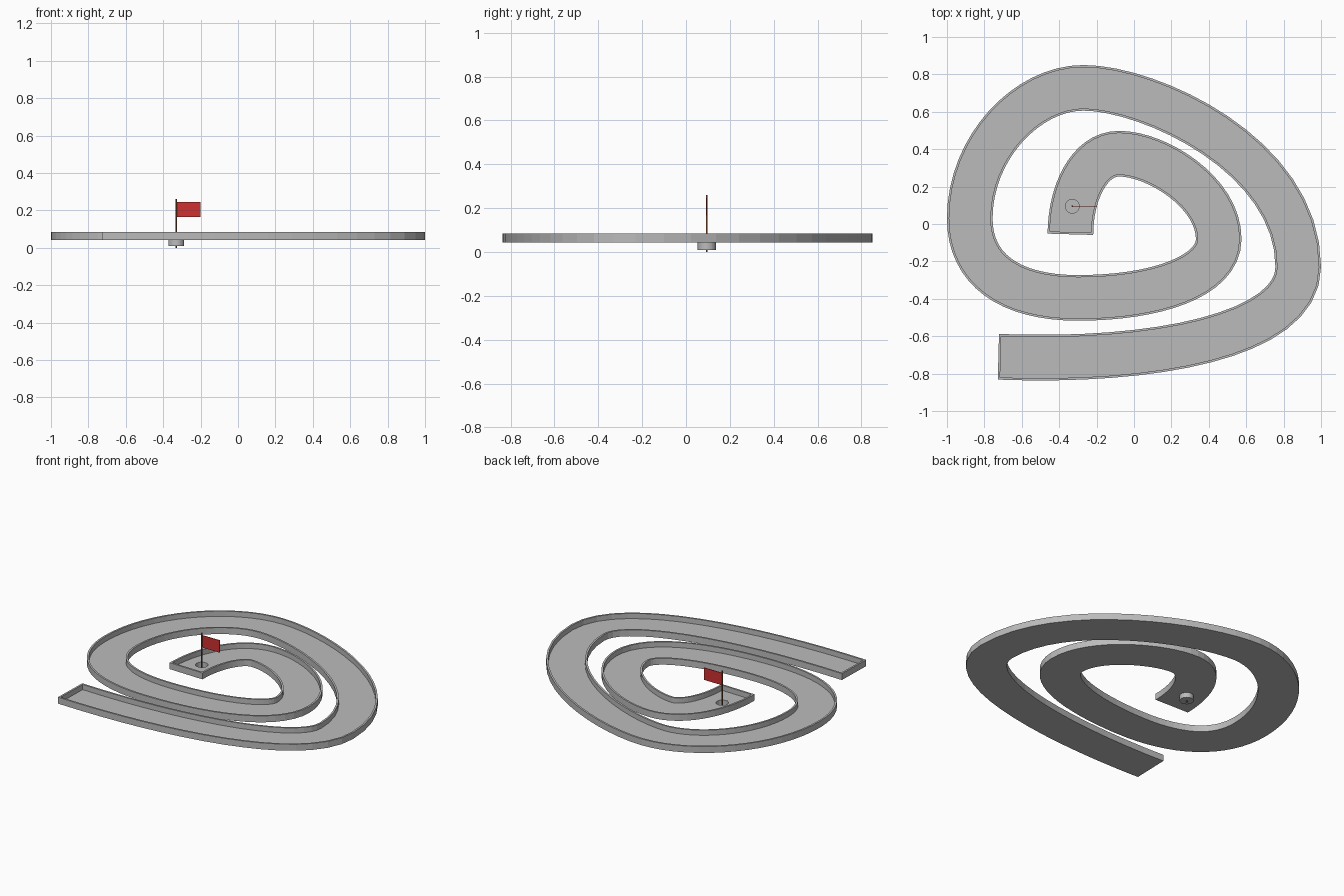
import bpy, bmesh, math
from mathutils import Vector
from mathutils.geometry import interpolate_bezier

if "Cube" in bpy.data.objects:
    bpy.data.objects.remove(bpy.data.objects["Cube"])


def material(name, rgb):
    m = bpy.data.materials.new(name)
    m.diffuse_color = (*rgb, 1)
    m.use_nodes = True
    m.node_tree.nodes["Principled BSDF"].inputs["Base Color"].default_value = m.diffuse_color
    return m


GREY = material("light_grey", (0.5, 0.5, 0.5))
RED = material("flag_red", (0.62, 0.03, 0.03))
BROWN = material("pole_brown", (0.2, 0.07, 0.025))


def finish(name, bm, mat):
    bmesh.ops.recalc_face_normals(bm, faces=bm.faces)
    me = bpy.data.meshes.new(name)
    bm.to_mesh(me)
    bm.free()
    me.materials.append(mat)
    ob = bpy.data.objects.new(name, me)
    bpy.context.collection.objects.link(ob)
    return ob


def lathe(name, profile, centre, mat, n=32):
    """Revolve (radius, z) points around a vertical axis."""
    bm = bmesh.new()
    vs = [bm.verts.new((r, 0, z)) for r, z in profile]
    es = [bm.edges.new(p) for p in zip(vs, vs[1:])]
    bmesh.ops.spin(bm, geom=vs + es, cent=(0, 0, 0), axis=(0, 0, 1),
                   angle=math.tau, steps=n, use_duplicate=False)
    bmesh.ops.remove_doubles(bm, verts=bm.verts, dist=1e-5)
    bmesh.ops.translate(bm, verts=bm.verts, vec=(*centre, 0))
    return finish(name, bm, mat)


# Spiral centre line: position, travel direction, handle lengths in and out
KNOTS = [
    ((-0.725, -0.71), (1, -0.04), 0, 0.82),
    ((0.878, -0.23), (0, 1), 0.37, 0.60),
    ((-0.27, 0.728), (-1, 0), 0.35, 0.30),
    ((-0.878, 0.03), (0, -1), 0.38, 0.27),
    ((-0.30, -0.395), (1, 0), 0.37, 0.42),
    ((0.453, -0.08), (0, 1), 0.20, 0.25),
    ((-0.08, 0.376), (-1, 0), 0.20, 0.16),
    ((-0.34, -0.055), (0, -1), 0.22, 0),
]
HALF, WALL = 0.122, 0.012
BASE, FLOOR, TOP = 0.043, 0.051, 0.085

path = []
for (p, d, _, out), (q, e, inn, _) in zip(KNOTS, KNOTS[1:]):
    p, d, q, e = (Vector((*v, 0)) for v in (p, d, q, e))
    pts = interpolate_bezier(p, p + d * out, q - e * inn, q, 17)
    path += pts if not path else pts[1:]
# Extra stations for the end walls
path.insert(1, path[0] + (path[1] - path[0]).normalized() * WALL)
path.insert(-1, path[-1] + (path[-2] - path[-1]).normalized() * WALL)

# Lane: floor cells at one height, rim cells higher, closed underneath
bm = bmesh.new()
cache = {}
OFFSETS = (-HALF, WALL - HALF, HALF - WALL, HALF)
last = len(path) - 1


def vert(i, j, z):
    if (i, j, z) not in cache:
        t = (path[min(i + 1, last)] - path[max(i - 1, 0)]).normalized()
        p = path[i] + Vector((t.y, -t.x, 0)) * OFFSETS[j]
        cache[i, j, z] = bm.verts.new((p.x, p.y, z))
    return cache[i, j, z]


def height(i, j):
    if not (0 <= i < last and 0 <= j < 3):
        return BASE
    return FLOOR if j == 1 and 0 < i < last - 1 else TOP


for i in range(last):
    for j in range(3):
        h = height(i, j)
        ring = [(i, j), (i + 1, j), (i + 1, j + 1), (i, j + 1)]
        for z in (BASE, h):
            bm.faces.new([vert(*c, z) for c in ring])
        sides = [(i, j - 1), (i + 1, j), (i, j + 1), (i - 1, j)]
        for k, side in enumerate(sides):
            low = height(*side)
            if low < h:
                a, b = ring[k], ring[(k + 1) % 4]
                bm.faces.new([vert(*a, low), vert(*b, low),
                              vert(*b, h), vert(*a, h)])
lane = finish("spiral_lane", bm, GREY)

# Round opening in the floor for the cup
HOLE = (-0.33, 0.095)
cutter = lathe("hole_cutter", [(0, 0.02), (0.04, 0.02), (0.04, 0.07), (0, 0.07)],
               HOLE, GREY)
cutter.hide_render = True
cutter.hide_viewport = True
cut = lane.modifiers.new("cup_opening", 'BOOLEAN')
cut.operation = 'DIFFERENCE'
cut.solver = 'EXACT'
cut.object = cutter

# Cup below the floor
lathe("cup", [(0, 0.01), (0.042, 0.01), (0.042, 0.0505), (0.037, 0.0505),
              (0.037, 0.016), (0, 0.016)], HOLE, GREY)

# Flag pole
lathe("flag_pole", [(0, 0), (0.004, 0), (0.004, 0.26), (0, 0.26)], HOLE, BROWN, 12)

# Flag
bm = bmesh.new()
bmesh.ops.create_cube(bm, size=1)
bmesh.ops.scale(bm, vec=(0.125, 0.004, 0.08), verts=bm.verts)
bmesh.ops.translate(bm, vec=(-0.2625, HOLE[1], 0.206), verts=bm.verts)
finish("flag", bm, RED)
